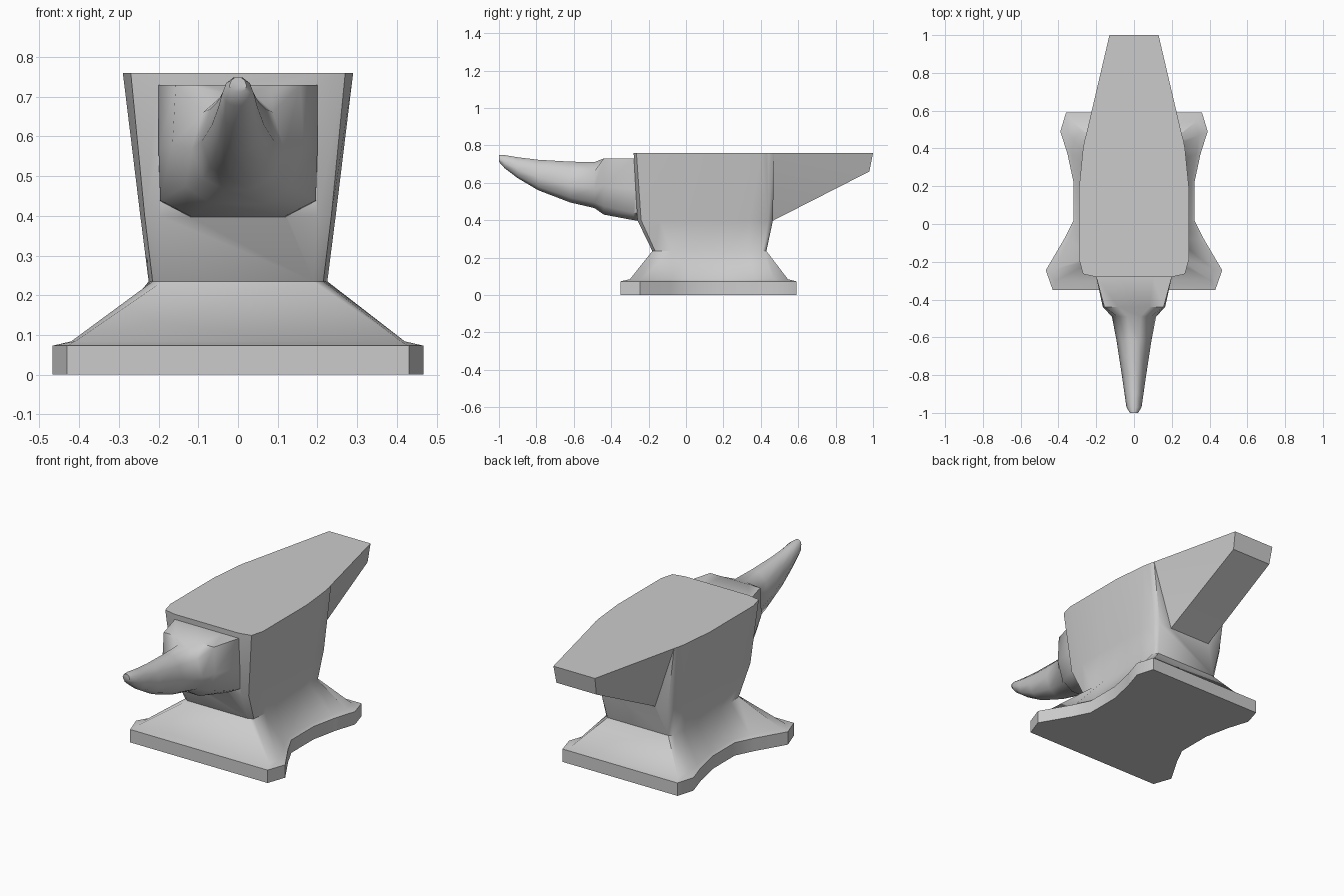
import bpy, bmesh, math

if "Cube" in bpy.data.objects:
    bpy.data.objects.remove(bpy.data.objects["Cube"])


def loft(name, rings):
    """Skin closed rings made of half outlines (x > 0) mirrored over x = 0."""
    bm = bmesh.new()
    loops = []
    for half in rings:
        full = list(half) + [(-x, y, z) for x, y, z in reversed(half)]
        loops.append([bm.verts.new(p) for p in full])
    n = len(loops[0])
    for a, b in zip(loops, loops[1:]):
        for i in range(n):
            j = (i + 1) % n
            bm.faces.new((a[i], a[j], b[j], b[i]))
    bm.faces.new(loops[0])
    bm.faces.new(loops[-1])
    bmesh.ops.recalc_face_normals(bm, faces=bm.faces)
    me = bpy.data.meshes.new(name)
    bm.to_mesh(me)
    bm.free()
    ob = bpy.data.objects.new(name, me)
    bpy.context.collection.objects.link(ob)
    return ob


def level(z, outline):
    return [(x, y, z) for x, y in outline]


def section(y, w, top, bottom, shape):
    return [(fx * w, y, bottom + fz * (top - bottom)) for fx, fz in shape]


# Foot, waist and body: horizontal outlines from front to back
foot = [(.43, -.35), (.467, -.245), (.37, -.08), (.32, .02),
        (.32, .22), (.352, .37), (.39, .49), (.36, .59)]
shoulder = [(.41, -.30), (.42, -.24), (.345, -.08), (.305, .02),
            (.305, .22), (.33, .37), (.345, .47), (.33, .545)]
waist = [(.19, -.18), (.215, -.165), (.225, -.08), (.225, .02),
         (.225, .22), (.22, .33), (.212, .41), (.19, .43)]
chest = [(.20, -.26), (.235, -.24), (.246, -.14), (.246, .02),
         (.246, .22), (.24, .34), (.23, .44), (.21, .465)]
face = [(.20, -.28), (.27, -.265), (.29, -.19), (.29, .02),
        (.29, .20), (.27, .40), (.26, .45), (.254, .47)]
anvil = loft("anvil_body", [level(0, foot), level(.073, foot), level(.084, shoulder),
                            level(.235, waist), level(.40, chest), level(.76, face)])

# Heel: tapered wedge behind the body
heel = loft("heel", [
    [(.265, .43, .76), (.14, .43, .378)],
    [(.254, .47, .76), (.13, .47, .40)],
    [(.13, 1.0, .76), (.125, .98, .66)]])

# Step block and horn: cross-sections running forward
square = [(.5, 1), (1, 1), (1, .5), (.98, .12), (.6, 0)]
soft = [(.5, 1), (.95, 1), (1, .5), (.8, .15), (.4, 0)]
rounded = [(.3, 1), (.75, .8), (1, .42), (.75, .12), (.25, 0)]
horn = loft("horn", [
    section(-.15, .20, .73, .385, square),
    section(-.28, .20, .73, .40, square),
    section(-.44, .165, .73, .43, soft),
    section(-.49, .117, .71, .465, rounded),
    section(-.62, .092, .713, .495, rounded),
    section(-.79, .066, .723, .56, rounded),
    section(-.90, .05, .736, .625, rounded),
    section(-.97, .04, .748, .678, rounded),
    section(-1.0, .022, .749, .712, rounded)])

# Fuse the parts into one solid
bpy.context.view_layer.objects.active = anvil
anvil.select_set(True)
for part in (heel, horn):
    mod = anvil.modifiers.new("fuse", 'BOOLEAN')
    mod.operation = 'UNION'
    mod.solver = 'EXACT'
    mod.object = part
    bpy.ops.object.modifier_apply(modifier=mod.name)
    bpy.data.objects.remove(part)
bpy.ops.object.shade_smooth_by_angle(angle=math.radians(48))
